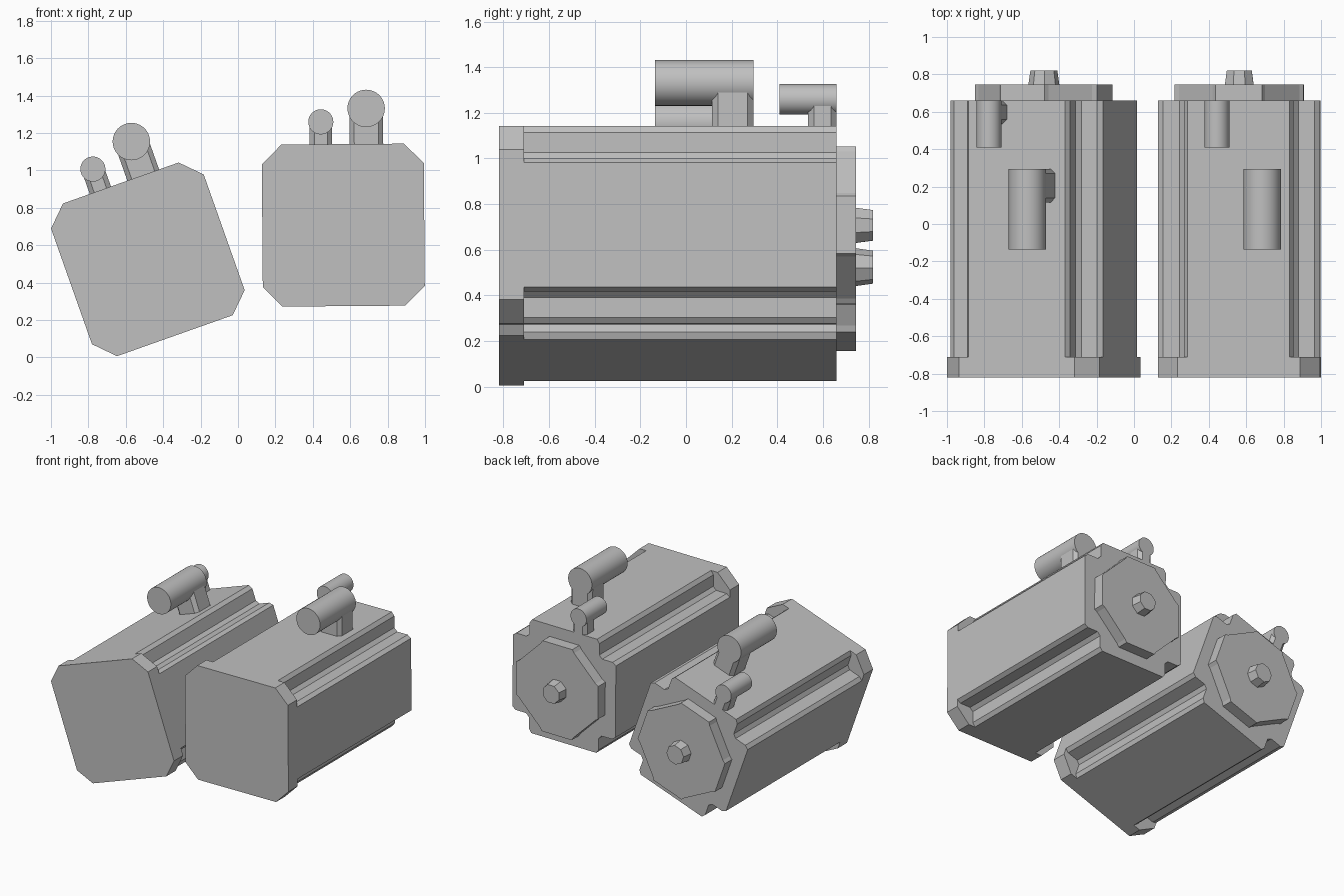
import bpy, bmesh, math

cube = bpy.data.objects.get("Cube")
if cube:
    bpy.data.objects.remove(cube, do_unlink=True)

grey = bpy.data.materials.new("plain_grey")
grey.use_nodes = True
grey.diffuse_color = (0.527, 0.527, 0.527, 1)
grey.node_tree.nodes["Principled BSDF"].inputs["Base Color"].default_value = grey.diffuse_color


def loft(name, lower, upper, smooth=False):
    """Closed solid between two matching outlines."""
    bm = bmesh.new()
    a = [bm.verts.new(p) for p in lower]
    b = [bm.verts.new(p) for p in upper]
    bm.faces.new(a)
    bm.faces.new(b)
    n = len(a)
    for i in range(n):
        j = (i + 1) % n
        bm.faces.new((a[i], a[j], b[j], b[i]))
    bmesh.ops.recalc_face_normals(bm, faces=bm.faces)
    mesh = bpy.data.meshes.new(name)
    bm.to_mesh(mesh)
    bm.free()
    mesh.materials.append(grey)
    if smooth:
        mesh.shade_smooth()
        mesh.set_sharp_from_angle(angle=math.radians(35))
    return mesh


def along_y(name, outline, y0, y1, taper=1.0, smooth=False):
    return loft(name, [(x, y0, z) for x, z in outline],
                [(x * taper, y1, z * taper) for x, z in outline], smooth)


def four_corners(corner):
    """Repeat the outline of one corner around the motor axis."""
    points = []
    for _ in range(4):
        points += corner
        corner = [(-z, x) for x, z in corner]
    return points


def ring(cx, cz, r, n, start=0.0):
    return [(cx + r * math.cos(start + math.tau * i / n),
             cz + r * math.sin(start + math.tau * i / n)) for i in range(n)]


H = 0.433  # half width of the motor


def connector(name, cx, cz, r, y0, y1, half, depth, cut):
    """Lying plug with a chamfered upright stem at its rear end."""
    plug = along_y(name + "_plug", ring(cx, cz, r, 40), y0, y1, smooth=True)
    cy = y1 - depth / 2
    outline = []
    for sx, sy in ((1, 1), (-1, 1), (-1, -1), (1, -1)):
        pair = [(cx + sx * half, cy + sy * (depth / 2 - cut)),
                (cx + sx * (half - cut), cy + sy * depth / 2)]
        outline += pair if sx * sy > 0 else pair[::-1]
    stem = loft(name + "_stem", [(x, y, H - 0.01) for x, y in outline],
                [(x, y, cz) for x, y in outline])
    return [plug, stem]


# End plate with chamfered corners
c = H - 0.105
parts = [along_y("end_plate", four_corners([(H, c), (c, H)]), -0.82, -0.71)]

# Long housing with an L-shaped groove along each corner
groove = [(0, 0.16), (0.028, 0.14), (0.115, 0.14)]
groove += [(b, a) for a, b in reversed(groove)]
parts.append(along_y("housing", four_corners([(H - a, H - b) for a, b in groove]),
                     -0.71, 0.66))

# Mounting flange with recessed diagonal sides, and the shaft stub
parts.append(along_y("flange", four_corners(
    [(0.345, 0.125), (0.322, 0.14), (0.14, 0.322), (0.125, 0.345)]), 0.66, 0.745))
parts.append(along_y("shaft", ring(0, 0, 0.083, 8, math.pi / 8), 0.745, 0.82, 0.87))

# Two connectors on top
parts += connector("large_connector", 0.127, 0.623, 0.1, -0.135, 0.295, 0.09, 0.18, 0.025)
parts += connector("small_connector", -0.116, 0.553, 0.067, 0.41, 0.66, 0.06, 0.125, 0.025)

# Place the two motors, one of them tilted
for side, x, z, angle in (("left", 0.563, 0.707, 0.45), ("right", -0.482, 0.524, 19.5)):
    for mesh in parts:
        ob = bpy.data.objects.new(side + "_" + mesh.name, mesh)
        ob.location = (x, 0, z)
        ob.rotation_euler = (0, -math.radians(angle), 0)
        bpy.context.collection.objects.link(ob)
